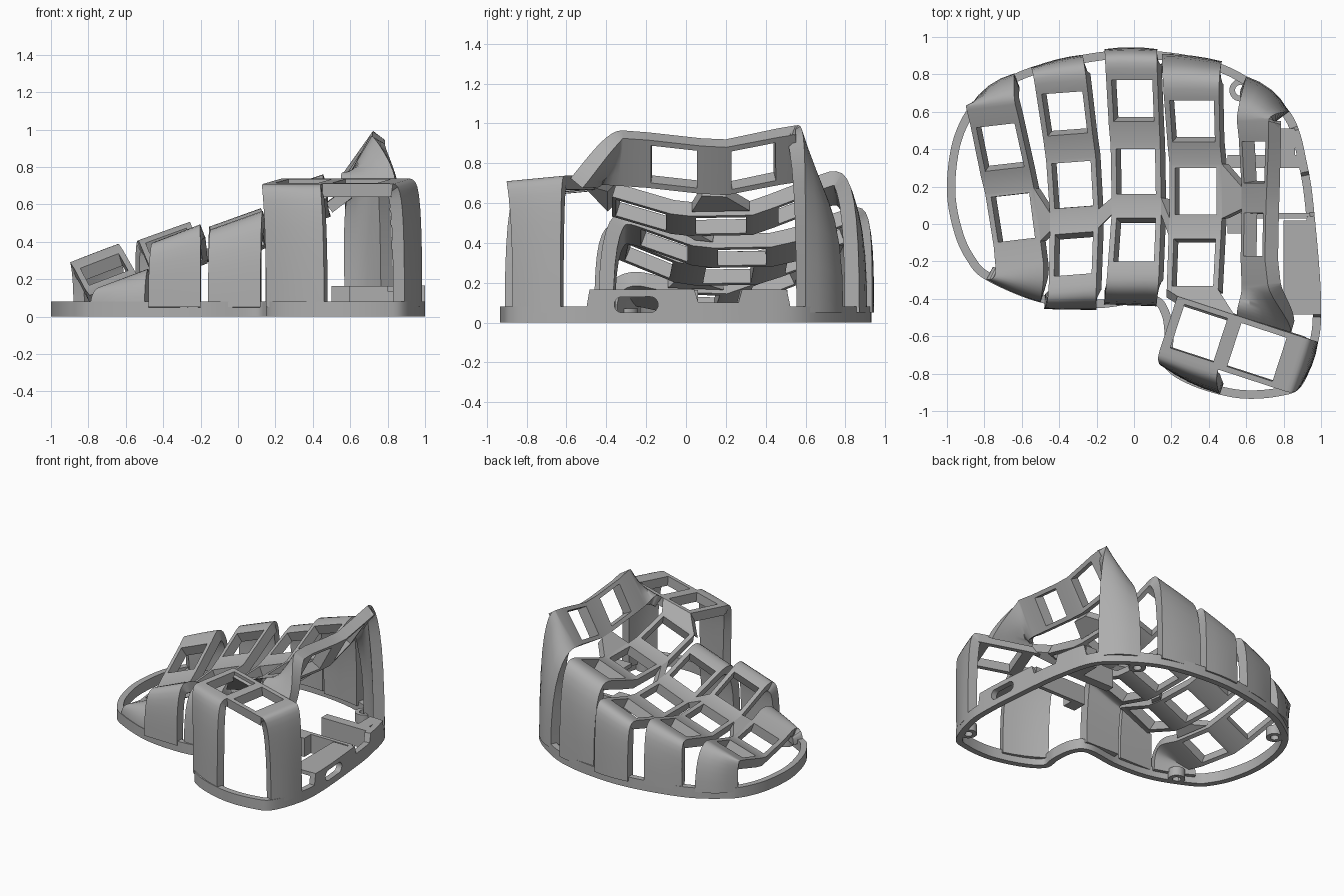
import bpy, bmesh, math
from mathutils import Vector as V

old = bpy.data.objects.get("Cube")
if old:
    bpy.data.objects.remove(old, do_unlink=True)

GREY = 0.42
mat = bpy.data.materials.new("plain grey plastic")
mat.use_nodes = True
mat.diffuse_color = (GREY, GREY, GREY, 1)
mat.node_tree.nodes["Principled BSDF"].inputs["Base Color"].default_value = (GREY, GREY, GREY, 1)


def add_object(name, bm):
    me = bpy.data.meshes.new(name)
    bm.to_mesh(me)
    bm.free()
    me.materials.append(mat)
    ob = bpy.data.objects.new(name, me)
    bpy.context.scene.collection.objects.link(ob)
    return ob


def finish(ob):
    """Bake the modifiers, then smooth the gentle angles."""
    dg = bpy.context.evaluated_depsgraph_get()
    me = bpy.data.meshes.new_from_object(ob.evaluated_get(dg))
    ob.modifiers.clear()
    ob.data = me
    bpy.ops.object.select_all(action="DESELECT")
    ob.select_set(True)
    bpy.context.view_layer.objects.active = ob
    bpy.ops.object.shade_smooth_by_angle(angle=math.radians(30))


def strip(name, stations, thick, keys=(), closed=False, bake=True):
    """Band through rows of points; segments in keys get a square hole."""
    bm = bmesh.new()
    vs = [[bm.verts.new(p) for p in row] for row in stations]
    n = len(vs)
    for i in range(n if closed else n - 1):
        A, B = vs[i], vs[(i + 1) % n]
        if i not in keys:
            if len(A) == len(B):
                for j in range(len(A) - 1):
                    bm.faces.new((A[j], B[j], B[j + 1], A[j + 1]))
            else:
                bm.faces.new(A[:1] + B + A[:0:-1])
            continue
        (a, d), (b, c) = A, B
        s = 0.03 / (d.co - a.co).length
        t = 0.02 / (b.co - a.co).length

        def at(u, w):
            return a.co.lerp(d.co, u).lerp(b.co.lerp(c.co, u), w)
        hole = [bm.verts.new(at(u, w)) for u, w in ((s, t), (s, 1 - t), (1 - s, 1 - t), (1 - s, t))]
        rim = (a, b, c, d)
        for k in range(4):
            j = (k + 1) % 4
            bm.faces.new((rim[k], rim[j], hole[j], hole[k]))
    ob = add_object(name, bm)
    mod = ob.modifiers.new("thickness", "SOLIDIFY")
    mod.thickness = thick
    mod.offset = -1
    mod.use_even_offset = True
    if bake:
        finish(ob)
    return ob


def bend(p0, before, end, handle, reach, steps=10):
    """Curve leaving p0 in the plate direction and arriving at end."""
    p1 = p0 + (p0 - before).normalized() * reach
    p2 = end + handle
    out = []
    for i in range(1, steps + 1):
        t = i / steps
        q = 1 - t
        out.append(p0 * q**3 + p1 * 3 * q * q * t + p2 * 3 * q * t * t + end * t**3)
    return out


def bend_pair(last, prev, ends, handle=None, reach=0.15, bulge=0.0):
    """Two bent edges, filled by rows that bulge outward toward the rim."""
    sides = []
    for p, b, e in zip(last, prev, ends):
        e = V(e if len(e) == 3 else (*e, 0.05))
        sides.append(bend(p, b, e, handle or V((0, 0, p.z - e.z)), reach))
    chord = sides[1][-1] - sides[0][-1]
    out = V((chord.y, -chord.x, 0)).normalized()
    if out.dot(sides[0][-1]) < 0:
        out = -out
    return [[l.lerp(r, k / 4) + out * bulge * (i + 1) / len(sides[0]) * k * (4 - k) / 4 for k in range(5)]
            for i, (l, r) in enumerate(zip(*sides))]


def column(name, rows, drop, slant, back, front, thick=0.075, first=0, handle=None,
           reach=(0.15, 0.15), bulge=(0.01, 0.0)):
    mid = [(V((xl, y - slant, z - drop)), V((xr, y + slant, z))) for y, xl, xr, z in rows]
    rear = bend_pair(mid[0], mid[1], back, None, reach[0], bulge[0])[::-1]
    fore = bend_pair(mid[-1], mid[-2], front, handle, reach[1], bulge[1]) if front else []
    start = len(rear) + first
    strip(name, rear + mid + fore, thick, (start, start + 2, start + 4)[:2 if first else 3])
    return mid


# Thumb plate axes
O, U, W = V((0.27, -0.43, 0.735)), V((0.95, -0.31, 0)), V((-0.31, -0.95, -0.09))


def thumb(u, w):
    return O + U * u + W * w


# Key columns: rows are y, left x, right x, right z
pinky = column("pinky_column", [
    (0.625, -0.895, -0.635, 0.385), (0.545, -0.875, -0.615, 0.355),
    (0.275, -0.82, -0.555, 0.25), (0.175, -0.795, -0.535, 0.215),
    (-0.105, -0.75, -0.5, 0.225), (-0.22, -0.74, -0.485, 0.25)],
    0.1, 0.015, [(-0.88, 0.625), (-0.64, 0.805)], [(-0.79, -0.295), (-0.5, -0.42)],
    first=1, reach=(0.05, 0.08), bulge=(0.03, 0.01))
ring_col = column("ring_finger_column", [
    (0.72, -0.525, -0.25, 0.49), (0.46, -0.485, -0.22, 0.395),
    (0.35, -0.47, -0.205, 0.36), (0.07, -0.45, -0.19, 0.355),
    (-0.03, -0.45, -0.19, 0.37), (-0.29, -0.455, -0.2, 0.475)],
    0.1, 0.01, [(-0.55, 0.835), (-0.275, 0.905)], [(-0.48, -0.455), (-0.2, -0.46)])
middle = column("middle_finger_column", [
    (0.79, -0.15, 0.125, 0.565), (0.53, -0.135, 0.135, 0.475),
    (0.42, -0.125, 0.14, 0.45), (0.14, -0.12, 0.145, 0.445),
    (0.05, -0.12, 0.145, 0.455), (-0.22, -0.14, 0.135, 0.55)],
    0.1, 0, [(-0.157, 0.935), (0.125, 0.935)], [(-0.16, -0.43), (0.12, -0.44)])
index = column("index_finger_column", [
    (0.68, 0.16, 0.455, 0.745), (0.42, 0.18, 0.46, 0.645),
    (0.32, 0.19, 0.47, 0.61), (0.03, 0.19, 0.47, 0.605),
    (-0.06, 0.185, 0.465, 0.615), (-0.35, 0.175, 0.45, 0.7)],
    0.1, 0, [(0.15, 0.91), (0.47, 0.87)], None)
inner = column("inner_column", [
    (0.55, 0.55, 0.72, 0.99), (0.46, 0.56, 0.72, 0.975),
    (0.2, 0.575, 0.71, 0.92), (0.08, 0.575, 0.705, 0.925),
    (-0.19, 0.57, 0.7, 0.955), (-0.32, 0.575, 0.715, 0.965)],
    0.24, 0, [(0.6, 0.79), (0.83, 0.6)],
    [(0.55, -0.49, 0.735), (0.84, -0.58, 0.725)], thick=0.08, first=1,
    handle=V((0, 0.07, 0.08)), reach=(0.05, 0.08), bulge=(0.03, 0))

# Small bridges between neighbouring columns
for name, a, b, i, j in (("pinky_bridge", pinky, ring_col, 3, 3), ("ring_bridge", ring_col, middle, 3, 3),
                         ("middle_bridge", middle, index, 3, 3), ("inner_bridge", index, inner, 2, 2)):
    strip(name, [(a[i + k][1], b[j + k][0]) for k in (0, 1)], 0.06)
strip("index_thumb_bridge", [index[-1], (thumb(-0.05, -0.03), thumb(0.27, -0.03))], 0.06)

# Thumb plate with its outer leg, then the front leg
plate = [(thumb(u, 0.275), thumb(u, -0.03)) for u in (-0.05, -0.02, 0.262, 0.3, 0.595, 0.66)]
leg = bend_pair(plate[-1], plate[-2], [(0.89, -0.87), (0.985, -0.63)], reach=0.06, bulge=0.015)
strip("thumb_plate", plate + leg, 0.07, keys=(1, 3))
edge = (thumb(-0.05, 0.275), thumb(0.28, 0.275))
inside = (thumb(-0.05, 0.2), thumb(0.28, 0.2))
front_leg = bend_pair(edge, inside, [(0.15, -0.76), (0.46, -0.91)], reach=0.08, bulge=0.015)
strip("thumb_front_leg", [edge] + front_leg, 0.06)

# Base rim: smooth closed outline, counterclockwise
outline = [V(p) for p in (
    (-1, 0.17), (-0.96, -0.05), (-0.89, -0.2), (-0.79, -0.3), (-0.5, -0.42), (-0.2, -0.45), (0.07, -0.42),
    (0.145, -0.48), (0.165, -0.62), (0.16, -0.76), (0.3, -0.86), (0.55, -0.93), (0.78, -0.92),
    (0.9, -0.86), (0.985, -0.63), (1, -0.4), (0.97, 0), (0.93, 0.3), (0.84, 0.59), (0.6, 0.79),
    (0.35, 0.89), (0, 0.93), (-0.3, 0.9), (-0.6, 0.82), (-0.8, 0.7), (-0.9, 0.6), (-0.975, 0.42))]


def top_height(p):
    """Raised side wall with a notch, low rim elsewhere."""
    if p.x < 0.7 or not -0.49 < p.y < 0.51:
        return 0.08
    return 0.1 if 0.06 < p.y < 0.27 else 0.165


stations = []
for i in range(len(outline)):
    a, b, c, d = (outline[(i + k - 1) % len(outline)] for k in range(4))
    for s in range(16):
        t = s / 16
        p = 0.5 * (2 * b + (c - a) * t + (2 * a - 5 * b + 4 * c - d) * t**2
                   + (3 * b - a - 3 * c + d) * t**3)
        stations.append((V((*p, 0)), V((*p, top_height(p)))))
rim = strip("base_rim", stations, 0.045, closed=True, bake=False)

# Rounded cable slot through the side wall
bm = bmesh.new()
prof = []
for i in range(24):
    ang = math.tau * i / 24
    shift = 0.07 if math.cos(ang) > 0 else -0.07
    prof.append(bm.verts.new((0.85, -0.25 + shift + 0.04 * math.cos(ang), 0.09 + 0.04 * math.sin(ang))))
face = bm.faces.new(prof)
ext = bmesh.ops.extrude_face_region(bm, geom=[face])
bmesh.ops.translate(bm, vec=(0.3, 0, 0), verts=[g for g in ext["geom"] if isinstance(g, bmesh.types.BMVert)])
bmesh.ops.recalc_face_normals(bm, faces=bm.faces)
cutter = add_object("slot_cutter", bm)
cutter.hide_render = True
cut = rim.modifiers.new("slot", "BOOLEAN")
cut.operation = "DIFFERENCE"
cut.object = cutter
finish(rim)
bpy.data.objects.remove(cutter, do_unlink=True)


# Circuit board holder inside the raised wall
for name, lo, hi in (("holder_shelf", (0.8, -0.485, 0.135), (0.965, 0.02, 0.164)),
                     ("holder_back_rail", (0.5, 0.3, 0.02), (0.91, 0.37, 0.164)),
                     ("holder_front_rail", (0.5, 0.03, 0.02), (0.94, 0.06, 0.164)),
                     ("holder_stop", (0.5, -0.05, 0.02), (0.6, 0.03, 0.164)),
                     ("holder_block", (0.77, 0.37, 0.02), (0.86, 0.51, 0.164))):
    bm = bmesh.new()
    bmesh.ops.create_cube(bm, size=1)
    for v in bm.verts:
        v.co = V([l + (c + 0.5) * (h - l) for c, l, h in zip(v.co, lo, hi)])
    add_object(name, bm)

# Screw bosses
for i, (x, y) in enumerate(((0.57, 0.715), (-0.79, 0.585), (-0.64, -0.3), (0.88, -0.75))):
    circle = [(x + 0.06 * math.cos(math.tau * k / 24), y + 0.06 * math.sin(math.tau * k / 24))
              for k in range(24)]
    strip("screw_boss_%d" % (i + 1), [(V((*p, 0)), V((*p, 0.07))) for p in circle], 0.03, closed=True)
